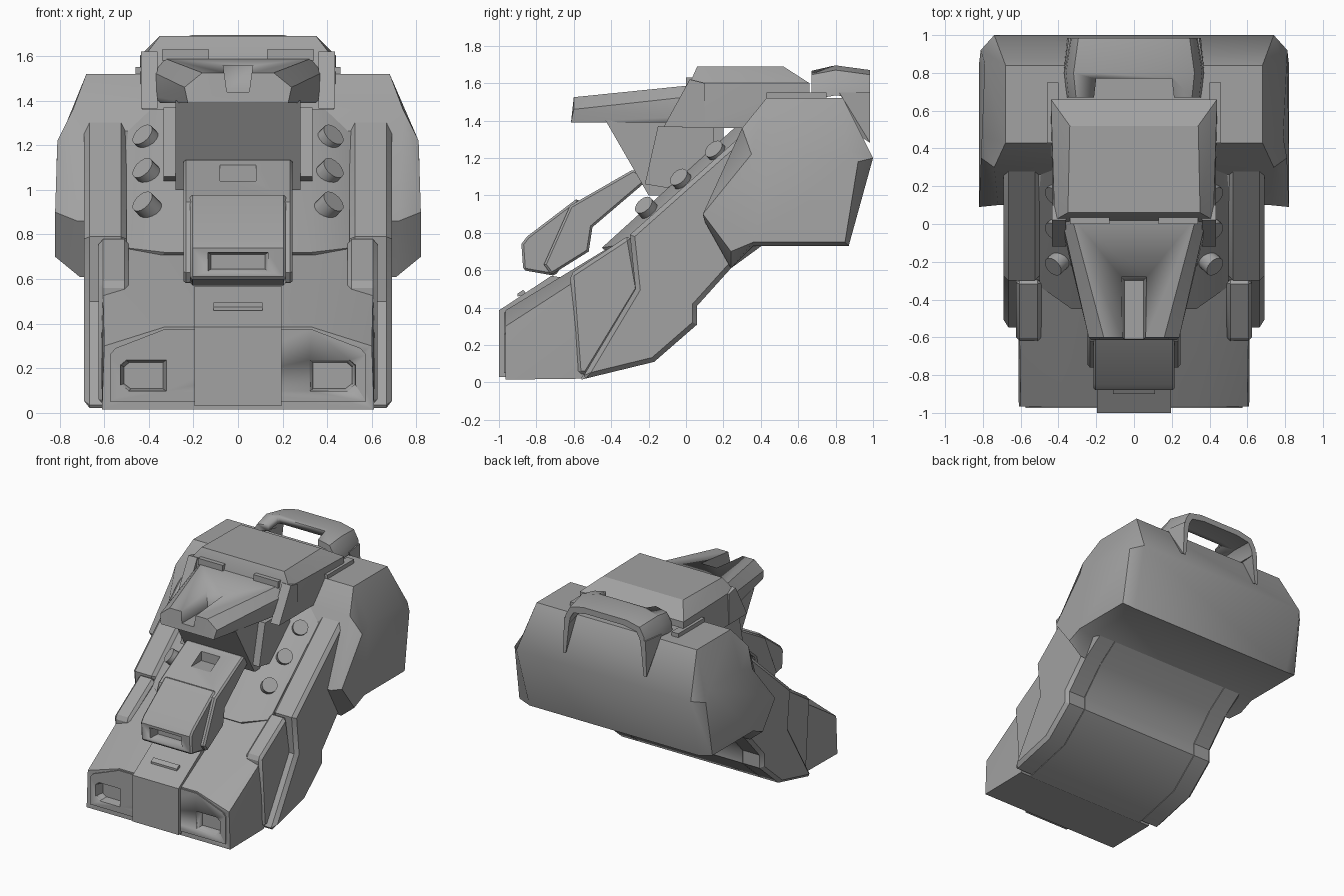
import bpy, bmesh, math
from mathutils import Vector

cube = bpy.data.objects.get("Cube")
if cube:
    bpy.data.objects.remove(cube, do_unlink=True)

grey = bpy.data.materials.new("plain_grey")
grey.use_nodes = True
grey.diffuse_color = (0.36, 0.36, 0.36, 1)
grey.node_tree.nodes["Principled BSDF"].inputs["Base Color"].default_value = (0.36, 0.36, 0.36, 1)


def finish(name, bm, angle=30, bevel=0):
    bmesh.ops.recalc_face_normals(bm, faces=bm.faces)
    mesh = bpy.data.meshes.new(name)
    bm.to_mesh(mesh)
    bm.free()
    obj = bpy.data.objects.new(name, mesh)
    bpy.context.collection.objects.link(obj)
    mesh.materials.append(grey)
    bpy.ops.object.select_all(action='DESELECT')
    obj.select_set(True)
    bpy.context.view_layer.objects.active = obj
    if bevel:
        mod = obj.modifiers.new("edge", 'BEVEL')
        mod.width, mod.segments = bevel, 1
        mod.limit_method, mod.angle_limit = 'ANGLE', math.radians(60)
        bpy.ops.object.modifier_apply(modifier="edge")
    bpy.ops.object.shade_smooth_by_angle(angle=math.radians(angle))
    return obj


def hull(name, pts, sides=(1, -1)):
    """Convex part; points are repeated for each listed side."""
    bm = bmesh.new()
    for s in sides:
        for x, y, z in pts:
            bm.verts.new((s * x, y, z))
    res = bmesh.ops.convex_hull(bm, input=bm.verts)
    loose = {v for v in res["geom_interior"] if isinstance(v, bmesh.types.BMVert)}
    bmesh.ops.delete(bm, geom=list(loose), context='VERTS')
    bmesh.ops.dissolve_limit(bm, angle_limit=0.02, verts=bm.verts, edges=bm.edges)
    return finish(name, bm)


def loft(name, rings, angle=30, bevel=0):
    bm = bmesh.new()
    loops = [[bm.verts.new(p) for p in ring] for ring in rings]
    n = len(loops[0])
    for a, b in zip(loops, loops[1:]):
        for i in range(n):
            j = (i + 1) % n
            bm.faces.new((a[i], a[j], b[j], b[i]))
    bm.faces.new(loops[0][::-1])
    bm.faces.new(loops[-1])
    return finish(name, bm, angle, bevel)


def prism(name, profile, x0, x1, angle=30, bevel=0):
    return loft(name, [[(x, y, z) for y, z in profile] for x in (x0, x1)], angle, bevel)


def box(name, x0, x1, y0, y1, z0, z1, bevel=0):
    return prism(name, [(y0, z0), (y1, z0), (y1, z1), (y0, z1)], x0, x1, bevel=bevel)


def cut(targets, cutter):
    for t in targets:
        mod = t.modifiers.new("cut", 'BOOLEAN')
        mod.operation, mod.solver, mod.object = 'DIFFERENCE', 'EXACT', cutter
        bpy.context.view_layer.objects.active = t
        bpy.ops.object.modifier_apply(modifier="cut")
    bpy.data.objects.remove(cutter, do_unlink=True)


# Foot with lamp recesses and a thin toe plate
foot = hull("foot", [(.33, -.965, .385), (.6, -.965, .3), (.61, -.965, .015), (.33, -.3, .79),
                     (.61, -.3, .73), (.615, -.27, .5), (.61, -.56, .02)])
toe = hull("toe_plate", [(x, y, z) for y in (-.96, -.974)
                         for x, z in ((.33, .375), (.55, .29), (.575, .26), (.575, .05))])
for s in (1, -1):
    lamp = hull("lamp_cutter", [(x - d * .7 * (x - .42), y, z - d * .7 * (z - .165))
                                for y, d in ((-1.02, 0), (-.91, .35))
                                for x, z in ((.31, .09), (.5, .09), (.54, .12), (.54, .22), (.51, .245), (.31, .245))],
                sides=(s,))
    cut([foot, toe], lamp)

# Raised panel down the middle of the foot
prism("toe_center_panel", [(-1, .03), (-1, .385), (-.72, .57), (-.6, .55), (-.9, .03)], -.195, .195)
prism("toe_slot_bar", [(-.9, .46), (-.9, .475), (-.87, .495), (-.85, .47)], -.11, .11)

# Raised ridges beside the foot ramp, and the taller calf columns
calf = [(.33, 1.35), (-.3, .79), (-.27, .5), (-.56, .015), (-.17, .11), (.06, .31),
        (.06, .41), (.24, .61), (.5, .8), (.5, 1.35)]
for s, side in ((1, "left"), (-1, "right")):
    prism(side + "_calf_column", calf, s * .5, s * .69, bevel=.025)
    prism(side + "_foot_ridge", [(-.33, .77), (-.3, .79), (-.25, .5), (-.53, .04), (-.58, .04), (-.62, .58)],
          s * .49, s * .625, bevel=.02)

# Inner shin, sloping down towards the columns
prism("calf_core", [(.3, 1.3), (-.3, .74), (-.56, .45)] + calf[3:-1] + [(.5, 1.3)], -.52, .52, angle=45)
hull("shin_ramp", [(.33, -.45, .72), (.33, .28, 1.38), (.5, -.33, .74), (.5, .33, 1.32),
                   (.5, .4, .9), (.4, -.3, .6)])

# Studs along the shin
for s, side in ((1, "left"), (-1, "right")):
    for i in range(3):
        bm = bmesh.new()
        bmesh.ops.create_cone(bm, cap_ends=True, segments=16, radius1=.055, radius2=.055, depth=.08)
        stud = finish(f"{side}_stud_{i + 1}", bm)
        axis = Vector((s * .6, -.55, .6))
        stud.rotation_euler = axis.to_track_quat('Z', 'Y').to_euler()
        stud.location = (s * .405, -.205 + .187 * i, .925 + .15 * i)

# Thigh housing, with flared lower front corners
shoulder = [(.68, .43, 1.52), (.68, .84, 1.52), (.74, 1, 1.2), (.72, .87, .73), (.71, .36, .73),
            (.71, .24, .61), (.72, .1, .86), (.74, .3, 1.36)]
outer = [(.79, .46, 1.25), (.79, .85, 1.25), (.812, .92, 1.18), (.82, .85, .75), (.82, .36, .75),
         (.82, .24, .7), (.82, .09, .9), (.81, .35, 1.22)]
flip = lambda ring: [(-x, y, z) for x, y, z in ring]
loft("thigh_housing", [outer, shoulder, flip(shoulder), flip(outer)], angle=43)

# Hip block with chamfered top, side strips and front tabs
hull("hip_block", [(.35, .06, 1.69), (.34, .52, 1.69), (.42, .02, 1.6), (.44, .66, 1.6), (.44, .66, 1.55),
                   (.43, -.02, 1.36), (.43, .3, 1.36), (.43, .44, 1.54)])
for s, side in ((1, "left"), (-1, "right")):
    box(side + "_hip_strip", s * .4, s * .46, .43, .75, 1.515, 1.55)
    box(side + "_hip_tab", s * .13, s * .34, .0, .06, 1.58, 1.63)
    prism(side + "_hip_flap", [(-.12, 1.365), (.02, 1.62), (.1, 1.6), (.1, 1.365)], s * .36, s * .435)
    prism(side + "_knee_strip", [(-.15, 1.37), (-.22, 1.06), (-.1, 1.04), (.15, 1.2), (.15, 1.37)],
          s * .27, s * .335)

# Forward knee shield with a slot in its nose, on a sloped strut
shield = hull("knee_shield", [(.16, -.6, 1.525), (.33, .04, 1.59), (.24, -.6, 1.46), (.385, .04, 1.53),
                              (.225, -.615, 1.39), (.38, -.02, 1.42), (.35, -.05, 1.39)])
cut([shield], hull("shield_slot_cutter", [(.075, -.27, 1.62), (.075, -.7, 1.62), (.05, -.3, 1.44), (.05, -.7, 1.44)]))
prism("knee_strut", [(-.43, 1.4), (-.28, 1.14), (-.2, 1.0), (.0, 1.0), (.2, 1.2), (.2, 1.4)], -.28, .28)

# Shin block standing clear of the ramp
upper = prism("shin_block", [(-.62, .945), (-.28, 1.14), (-.22, 1.1), (-.23, 1.06), (-.5, .83),
                             (-.52, .7), (-.72, .575), (-.76, .63)], -.245, .245, bevel=.012)
cut([upper], box("block_slot_cutter", -.08, .08, -.5, -.33, 1.04, 1.3))
muzzle = prism("shin_block_muzzle", [(-.87, .6), (-.88, .74), (-.85, .78), (-.58, .985), (-.5, .85), (-.7, .57)],
               -.215, .215, bevel=.012)
cut([muzzle], hull("muzzle_window_cutter", [(.145, -.93, .725), (.145, -.93, .63), (.12, -.8, .71), (.12, -.8, .645)]))

# Rear hip arch: open strap with hooked legs
half = [(.37, 1.53), (.36, 1.6), (.32, 1.665), (.2, 1.69)]
inner = [(.17, 1.645), (.29, 1.625), (.32, 1.58), (.33, 1.53)]
arch = half + [(-x, z) for x, z in half[::-1]] + [(-x, z) for x, z in inner[::-1]] + [(x, z) for x, z in inner]
rings = [[(x * k, y, z + dz) for x, z in arch] for y, k, dz in ((.67, .96, -.02), (.8, 1, .005), (.985, .92, -.02))]
strap = loft("hip_arch", rings)
cut([strap], hull("arch_notch_cutter", [(.2, .77, 2), (.22, .6, 2), (.2, .77, 1.6), (.22, .6, 1.6)]))
for s, side in ((1, "left"), (-1, "right")):
    hull(side + "_arch_hook", [(.34, .82, 1.55), (.37, .82, 1.55), (.3, .985, 1.55), (.345, .985, 1.55),
                               (.33, .985, 1.28), (.355, .985, 1.28), (.345, .94, 1.31)], sides=(s,))
